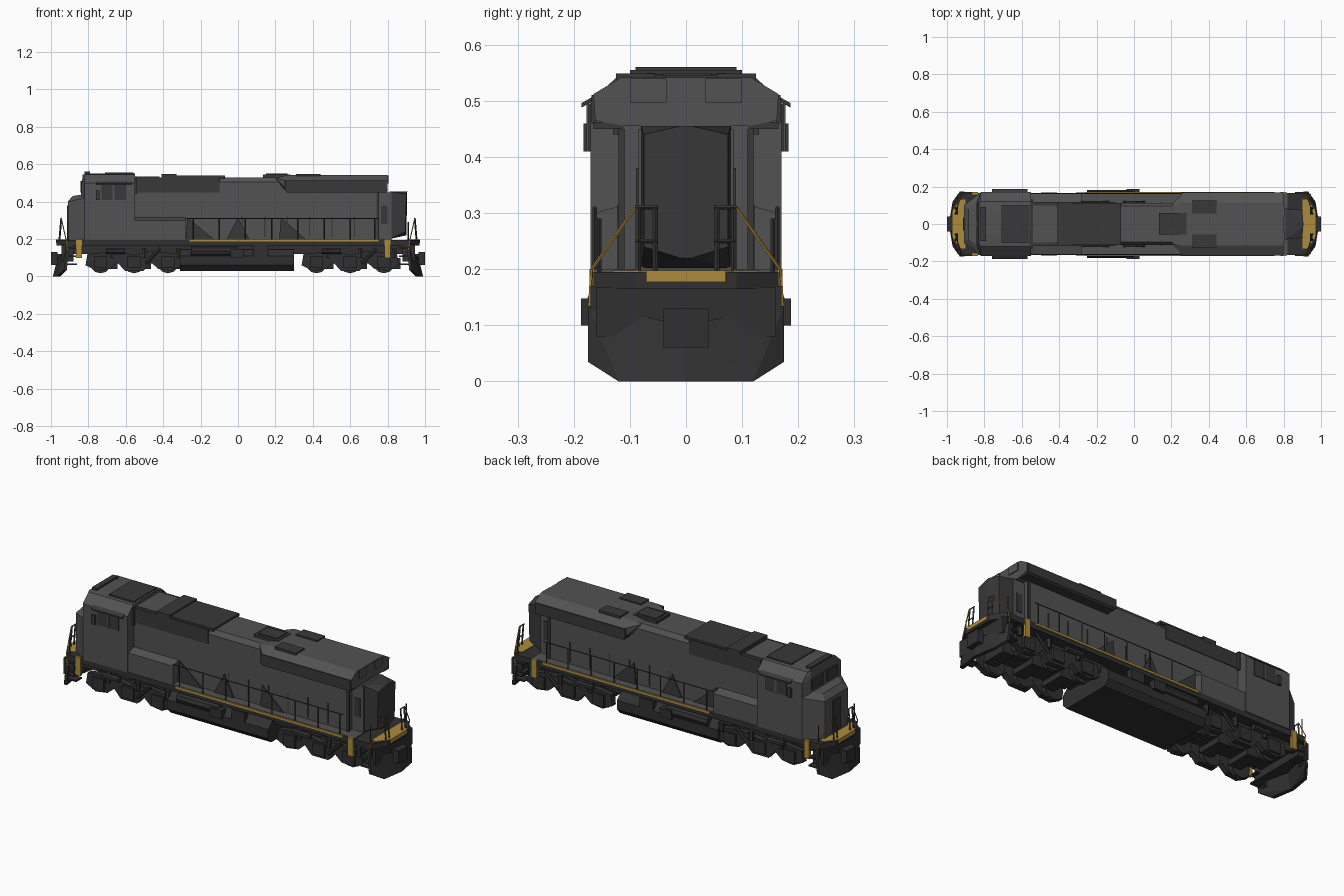
import bpy, bmesh
from mathutils import Vector


def material(name, r, g, b):
    m = bpy.data.materials.new(name)
    m.diffuse_color = (r, g, b, 1)
    return m


GREY = material("body grey", 0.085, 0.085, 0.085)
DARK = material("dark panel grey", 0.04, 0.04, 0.04)
UNDER = material("underframe charcoal", 0.03, 0.03, 0.03)
YELLOW = material("safety yellow", 0.42, 0.26, 0.045)


def finish(name, bm, mat):
    bmesh.ops.recalc_face_normals(bm, faces=bm.faces)
    me = bpy.data.meshes.new(name)
    bm.to_mesh(me)
    bm.free()
    me.materials.append(mat)
    ob = bpy.data.objects.new(name, me)
    bpy.context.collection.objects.link(ob)
    return ob


def prism(name, pts, axis, lo, hi, mat):
    """Extrude a 2D outline along an axis: x uses (y,z), y uses (x,z), z uses (x,y)."""
    place = {'x': lambda p, t: (t, p[0], p[1]),
             'y': lambda p, t: (p[0], t, p[1]),
             'z': lambda p, t: (p[0], p[1], t)}[axis]
    bm = bmesh.new()
    a = [bm.verts.new(place(p, lo)) for p in pts]
    b = [bm.verts.new(place(p, hi)) for p in pts]
    bm.faces.new(a)
    bm.faces.new(b)
    for i in range(len(pts)):
        j = (i + 1) % len(pts)
        bm.faces.new((a[i], a[j], b[j], b[i]))
    return finish(name, bm, mat)


def box(name, x0, x1, y0, y1, z0, z1, mat):
    return prism(name, [(x0, y0), (x1, y0), (x1, y1), (x0, y1)], 'z', z0, z1, mat)


def hull(name, pts, mat):
    bm = bmesh.new()
    for p in pts:
        bm.verts.new(p)
    bmesh.ops.convex_hull(bm, input=bm.verts)
    return finish(name, bm, mat)


def rod(name, p, q, r, mat, sides=4):
    p, q = Vector(p), Vector(q)
    bm = bmesh.new()
    bmesh.ops.create_cone(bm, cap_ends=True, segments=sides, radius1=r, radius2=r, depth=(q - p).length)
    rot = (q - p).to_track_quat('Z', 'Y').to_matrix()
    bmesh.ops.rotate(bm, verts=bm.verts, matrix=rot)
    bmesh.ops.translate(bm, verts=bm.verts, vec=(p + q) / 2)
    return finish(name, bm, mat)


def sym(half):
    """Complete a right-half (y,z) outline by mirroring it across y = 0."""
    return half + [(-y, z) for y, z in reversed(half)]


# --- Frame and walkway deck
deck = [(-0.97, -0.09), (-0.92, -0.165), (0.92, -0.165), (0.97, -0.09),
        (0.97, 0.09), (0.92, 0.165), (-0.92, 0.165), (-0.97, 0.09)]
prism("frame_deck", deck, 'z', 0.165, 0.195, UNDER)
box("walkway_surface", -0.82, 0.82, -0.163, 0.163, 0.195, 0.2, GREY)
box("frame_sill", -0.9, 0.9, -0.11, 0.11, 0.12, 0.165, UNDER)

# --- Cab and nose
prism("cab", sym([(0.17, 0.195), (0.17, 0.5), (0.12, 0.545), (0.06, 0.55)]), 'x', -0.82, -0.55, GREY)
hull("cab_front", [(x, s * y, z) for s in (-1, 1) for x, y, z in
     [(-0.82, 0.165, 0.4), (-0.82, 0.165, 0.5), (-0.82, 0.12, 0.545), (-0.84, 0.12, 0.42), (-0.835, 0.12, 0.5),
      (-0.83, 0.1, 0.545)]], GREY)
hull("nose", [(x, s * y, z) for s in (-1, 1) for x, y, z in
     [(-0.91, 0.1, 0.195), (-0.82, 0.168, 0.195), (-0.91, 0.1, 0.4), (-0.82, 0.168, 0.42),
      (-0.885, 0.08, 0.43), (-0.82, 0.13, 0.44)]], GREY)
box("nose_door", -0.914, -0.908, -0.035, 0.035, 0.21, 0.38, DARK)
box("cab_roof_plate", -0.71, -0.56, -0.1, 0.1, 0.545, 0.555, DARK)
box("roof_horns", -0.82, -0.79, -0.09, 0.09, 0.54, 0.56, DARK)
box("cab_rear_top", -0.56, -0.54, -0.13, 0.13, 0.44, 0.535, DARK)
for s in (-1, 1):
    prism("windshield", [(s * 0.015, 0.45), (s * 0.11, 0.45), (s * 0.11, 0.505), (s * 0.015, 0.51)],
          'x', -0.843, -0.834, DARK)
    box("cab_side_window", -0.73, -0.6, s * 0.168, s * 0.174, 0.41, 0.495, DARK)
    box("window_divider", -0.67, -0.66, s * 0.172, s * 0.177, 0.41, 0.495, GREY)
    prism("window_awning", [(s * 0.165, 0.5), (s * 0.186, 0.488), (s * 0.186, 0.496), (s * 0.165, 0.508)],
          'x', -0.76, -0.57, DARK)
    box("cab_mirror", -0.76, -0.74, s * 0.168, s * 0.183, 0.41, 0.46, DARK)

# --- Long hood
prism("hood", sym([(0.113, 0.2), (0.113, 0.505), (0.095, 0.53)]), 'x', -0.55, 0.75, GREY)
box("hood_upper_panel", -0.55, -0.1, -0.117, 0.117, 0.45, 0.53, DARK)
box("hood_roof_front", -0.54, -0.42, -0.1, 0.1, 0.528, 0.535, GREY)
box("roof_hatch_tall", -0.41, -0.33, -0.118, 0.118, 0.525, 0.548, DARK)
box("roof_hatch_long", -0.33, -0.07, -0.112, 0.112, 0.525, 0.54, DARK)
box("roof_fan_base", 0.135, 0.28, -0.055, 0.06, 0.525, 0.545, DARK)
box("roof_fan_cap", 0.15, 0.265, -0.04, 0.045, 0.545, 0.55, DARK)
for s in (-1, 1):
    prism("equipment_box", [(s * 0.11, 0.2), (s * 0.163, 0.2), (s * 0.163, 0.3), (s * 0.11, 0.315)],
          'x', -0.55, -0.28, GREY)
    for x in [0.02 + 0.12 * i for i in range(6)]:
        box("hood_door_seam", x, x + 0.006, s * 0.112, s * 0.116, 0.21, 0.32, DARK)

# --- Radiator overhang with dark intake sides
prism("radiator_section", sym([(0.11, 0.455), (0.162, 0.465), (0.165, 0.512), (0.115, 0.542)]),
      'x', 0.26, 0.8, GREY)
hull("radiator_front_taper", [(x, s * y, z) for s in (-1, 1) for x, y, z in
     [(0.26, 0.165, 0.465), (0.26, 0.165, 0.512), (0.26, 0.115, 0.542), (0.2, 0.1, 0.525), (0.24, 0.11, 0.47)]], GREY)
for s in (-1, 1):
    box("radiator_intake", 0.25, 0.795, s * 0.16, s * 0.168, 0.46, 0.51, DARK)
    box("radiator_underside", 0.26, 0.798, s * 0.112, s * 0.165, 0.45, 0.462, DARK)
    box("radiator_roof_vent", 0.31, 0.44, s * 0.055, s * 0.125, 0.53, 0.549, DARK)
    box("radiator_end_light_plate", 0.798, 0.805, s * 0.035, s * 0.1, 0.497, 0.54, GREY)

# --- Narrow rear end of the hood
box("rear_hood_neck", 0.74, 0.82, -0.085, 0.085, 0.2, 0.45, GREY)
hull("rear_hood_end", [(x, s * y, z) for s in (-1, 1) for x, y, z in
     [(0.81, 0.08, 0.2), (0.81, 0.08, 0.455), (0.895, 0.075, 0.24), (0.9, 0.075, 0.44),
      (0.905, 0.01, 0.455), (0.9, 0.01, 0.22)]], DARK)
for s in (-1, 1):
    box("rear_side_vent", 0.765, 0.8, s * 0.084, s * 0.089, 0.28, 0.38, DARK)
    box("rear_corner_post", 0.74, 0.755, s * 0.11, s * 0.12, 0.2, 0.45, DARK)

# --- Side walkway stripe, handrails and lower gusset panels
for s in (-1, 1):
    y = s * 0.163
    box("yellow_sill_stripe", -0.26, 0.75, s * 0.16, s * 0.17, 0.186, 0.198, YELLOW)
    for x in (-0.24, -0.1, 0.04, 0.18, 0.32, 0.46, 0.6, 0.73):
        rod("handrail_post", (x, y, 0.19), (x, y, 0.31), 0.004, DARK)
    rod("handrail", (-0.28, y, 0.31), (0.75, y, 0.31), 0.003, DARK)
    for x0, x1, xm in ((-0.28, -0.13, -0.27), (-0.06, 0.06, 0.0), (0.22, 0.36, 0.23)):
        prism("lower_gusset", [(x0, 0.2), (x1, 0.2), (xm, 0.315)], 'y', s * 0.116, s * 0.122, DARK)

# --- Both ends: steps, beams, couplers, plows and end rails
for e in (-1, 1):
    prism("yellow_end_beam", [(e * 0.925, -0.13), (e * 0.972, -0.07), (e * 0.972, 0.07), (e * 0.925, 0.13),
          (e * 0.9, 0.13), (e * 0.9, -0.13)], 'z', 0.178, 0.198, YELLOW)
    box("buffer_block", e * 0.88, e * 0.945, -0.16, 0.16, 0.08, 0.168, UNDER)
    box("coupler_shank", e * 0.93, e * 0.975, -0.025, 0.025, 0.08, 0.12, UNDER)
    box("coupler_head", e * 0.965, e * 1.0, -0.04, 0.04, 0.06, 0.13, UNDER)
    # plow blade leans outward at the bottom and sweeps back at the sides
    for s in (-1, 1):
        hull("plow_blade", [(e * x, s * py, z) for x, py, z in
             [(0.965, 0, 0.1), (0.945, 0, 0.1), (0.99, 0, 0.0), (0.97, 0, 0.0),
              (0.97, 0.12, 0.0), (0.95, 0.12, 0.0), (0.93, 0.175, 0.035), (0.915, 0.175, 0.035),
              (0.92, 0.175, 0.135), (0.905, 0.175, 0.135)]], UNDER)
        xp = -0.85 if e < 0 else 0.8
        box("yellow_step_post", xp - 0.016, xp + 0.016, s * 0.158, s * 0.172, 0.1, 0.2, YELLOW)
        for k in range(3):
            box("step_tread", e * 0.86, e * 0.92, s * 0.12, s * 0.17, 0.06 + 0.045 * k, 0.068 + 0.045 * k, UNDER)
        box("step_side", e * 0.915, e * 0.925, s * 0.12, s * 0.17, 0.05, 0.17, UNDER)
        for py in (0.055, 0.085):
            rod("end_rail_post", (e * 0.955, s * py, 0.19), (e * 0.945, s * py, 0.31), 0.005, DARK)
        rod("end_rail_top", (e * 0.945, s * 0.05, 0.31), (e * 0.945, s * 0.09, 0.31), 0.004, DARK)
        rod("end_rail_mid", (e * 0.95, s * 0.05, 0.25), (e * 0.95, s * 0.09, 0.25), 0.004, DARK)
        rod("yellow_grab_rail", (e * 0.945, s * 0.09, 0.31), (e * 0.92, s * 0.168, 0.2), 0.003, YELLOW)
        rod("yellow_grab_foot", (e * 0.92, s * 0.168, 0.2), (e * 0.91, s * 0.172, 0.13), 0.003, YELLOW)
        rod("corner_stanchion", (e * 0.91, s * 0.155, 0.19), (e * 0.91, s * 0.155, 0.29), 0.004, DARK)

# --- Fuel tank and air reservoirs
prism("fuel_tank", sym([(0.14, 0.03), (0.168, 0.06), (0.168, 0.11), (0.13, 0.145)]), 'x', -0.31, 0.3, UNDER)
for s in (-1, 1):
    rod("air_reservoir", (-0.25, s * 0.155, 0.135), (0.0, s * 0.155, 0.135), 0.026, UNDER, 8)
    box("tank_filler_box", -0.04, 0.03, s * 0.15, s * 0.187, 0.1, 0.148, UNDER)
    box("tank_valve_box", 0.08, 0.16, s * 0.14, s * 0.172, 0.11, 0.165, UNDER)

# --- Trucks
for c in (-0.555, 0.6):
    box("truck_bolster", c - 0.22, c + 0.22, -0.06, 0.06, 0.07, 0.13, UNDER)
    for dx in (-0.18, 0.0, 0.18):
        rod("axle", (c + dx, -0.13, 0.075), (c + dx, 0.13, 0.075), 0.014, UNDER, 6)
        box("traction_motor", c + dx + 0.02, c + dx + 0.09, -0.07, 0.07, 0.04, 0.1, UNDER)
        for s in (-1, 1):
            rod("wheel", (c + dx, s * 0.09, 0.075), (c + dx, s * 0.115, 0.075), 0.058, UNDER, 12)
            box("axle_box", c + dx - 0.035, c + dx + 0.035, s * 0.13, s * 0.162, 0.045, 0.11, UNDER)
            rod("spring", (c + dx + 0.055, s * 0.15, 0.1), (c + dx + 0.055, s * 0.15, 0.15), 0.014, UNDER, 6)
    for s in (-1, 1):
        outline = [(-0.26, 0.06), (-0.2, 0.03), (-0.13, 0.04), (-0.09, 0.075), (-0.05, 0.03), (0.05, 0.03),
                   (0.09, 0.075), (0.13, 0.04), (0.2, 0.03), (0.26, 0.06), (0.25, 0.12), (0.1, 0.135),
                   (0.0, 0.115), (-0.1, 0.135), (-0.25, 0.12)]
        prism("truck_side_frame", [(c + x, z) for x, z in outline], 'y', s * 0.12, s * 0.15, UNDER)
        rod("brake_cylinder", (c - 0.15, s * 0.158, 0.135), (c - 0.05, s * 0.158, 0.135), 0.015, UNDER, 6)
        rod("damper", (c + 0.06, s * 0.16, 0.07), (c + 0.14, s * 0.16, 0.15), 0.009, UNDER, 6)
